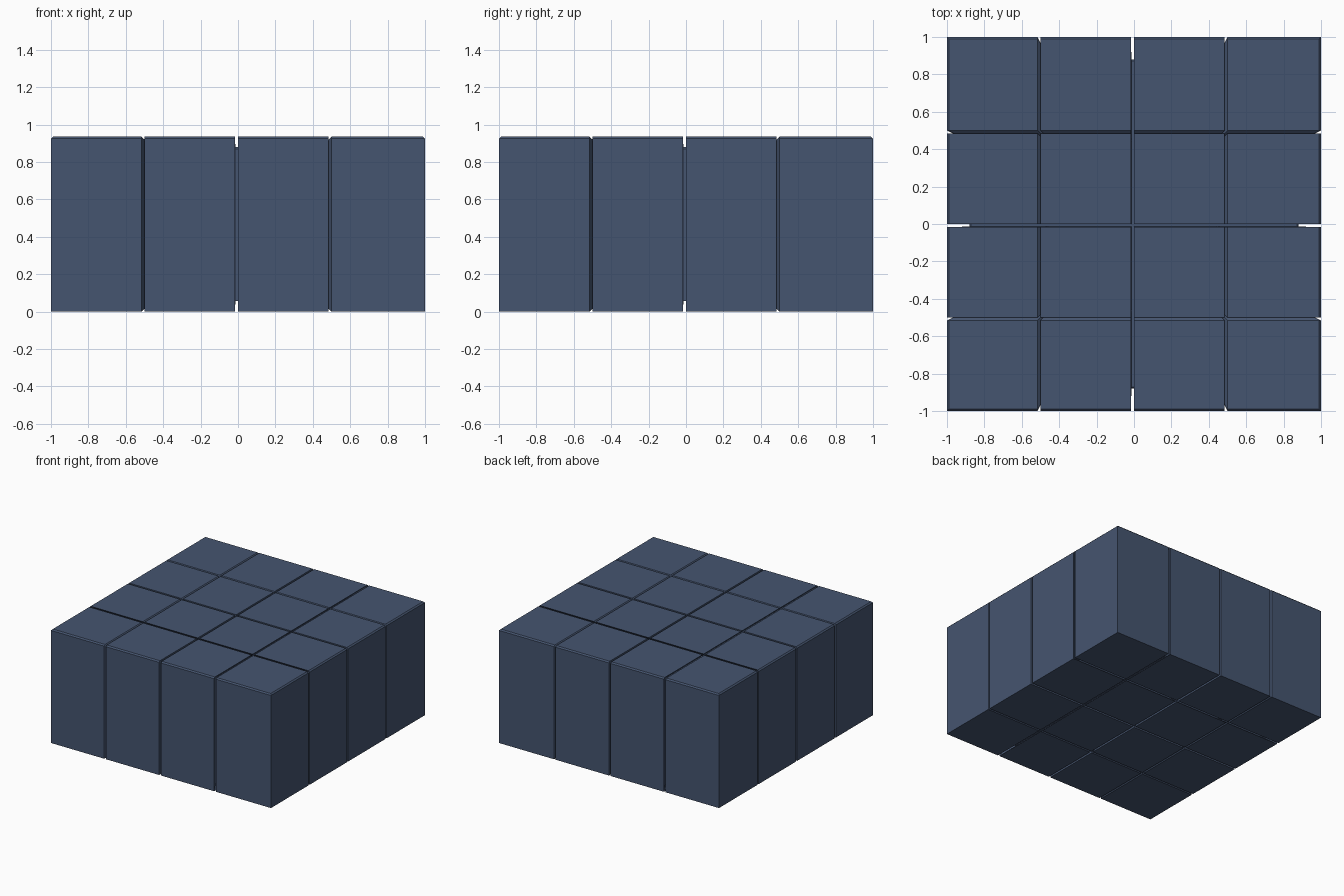
import bpy, bmesh
from mathutils import Vector

if "Cube" in bpy.data.objects:
    bpy.data.objects.remove(bpy.data.objects["Cube"])

H = 0.935          # block height
GAP = 0.016        # groove width
INSET = 0.88       # groove floors shrink towards the centre by this factor
SLOTS = [(-0.5 - GAP, -0.5), (-GAP, 0.0), (0.5 - GAP, 0.5)]


def in_slot(v):
    return any(a < v < b for a, b in SLOTS)


# Solid block standing on the ground
bm = bmesh.new()
bmesh.ops.create_cube(bm, size=2)
for v in bm.verts:
    v.co.z = (v.co.z + 1) * H / 2

# Thin chamfer round the top rim
rim = [e for e in bm.edges if all(v.co.z > H - 0.001 for v in e.verts)]
bmesh.ops.bevel(bm, geom=rim, offset=0.01, segments=1, affect='EDGES')

# Score the groove borders across all sides
for a, b in SLOTS:
    for t in (a, b):
        for n in (Vector((1, 0, 0)), Vector((0, 1, 0))):
            bmesh.ops.bisect_plane(bm, geom=bm.verts[:] + bm.edges[:] + bm.faces[:],
                                   plane_co=n * t, plane_no=n)

# Sink the groove strips towards the block's centre
strips = []
for f in bm.faces:
    c = f.calc_center_median()
    if in_slot(c.x) or in_slot(c.y):
        strips.append(f)
ext = bmesh.ops.extrude_face_region(bm, geom=strips)
centre = Vector((0, 0, H / 2))
for v in ext["geom"]:
    if isinstance(v, bmesh.types.BMVert):
        v.co = centre + (v.co - centre) * INSET
bmesh.ops.delete(bm, geom=[f for f in strips if f.is_valid], context='FACES')
bmesh.ops.recalc_face_normals(bm, faces=bm.faces[:])

mesh = bpy.data.meshes.new("grooved_block")
bm.to_mesh(mesh)
bm.free()
block = bpy.data.objects.new("grooved_block", mesh)
bpy.context.collection.objects.link(block)

# Slate blue colour
mat = bpy.data.materials.new("slate_blue")
mat.diffuse_color = (0.06, 0.09, 0.16, 1)
mat.use_nodes = True
mat.node_tree.nodes["Principled BSDF"].inputs["Base Color"].default_value = mat.diffuse_color
mesh.materials.append(mat)
